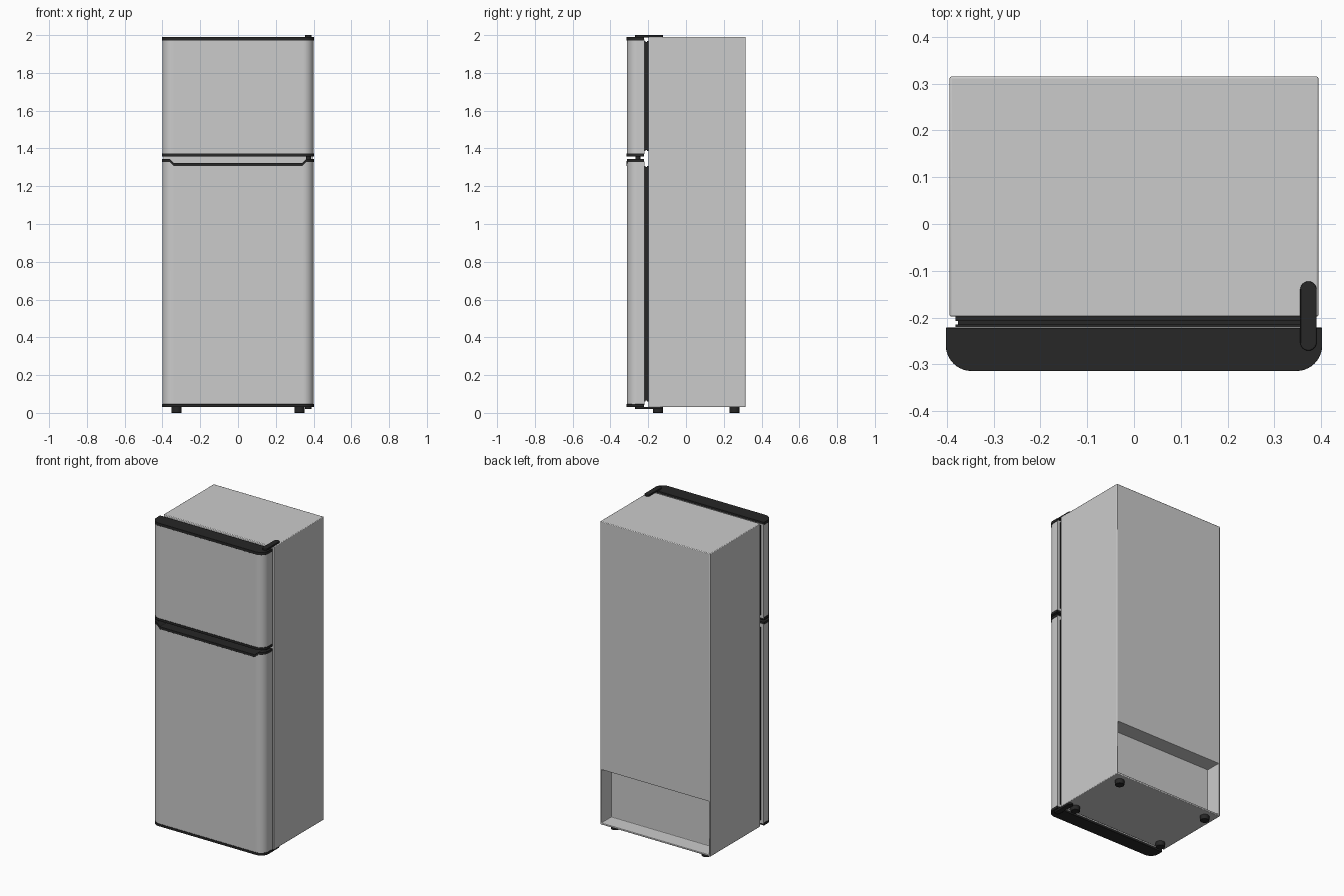
import bpy, bmesh, math

if "Cube" in bpy.data.objects:
    bpy.data.objects.remove(bpy.data.objects["Cube"])

black = bpy.data.materials.new("black_plastic")
black.diffuse_color = (0.02, 0.02, 0.02, 1)
black.use_nodes = True
black.node_tree.nodes["Principled BSDF"].inputs["Base Color"].default_value = black.diffuse_color


def finish(ob, mat=None, bevel=0, segments=2):
    if mat:
        ob.data.materials.append(mat)
    if bevel:
        m = ob.modifiers.new("bevel", 'BEVEL')
        m.width, m.segments, m.limit_method = bevel, segments, 'ANGLE'
        m.angle_limit = math.radians(40)
    bpy.ops.object.select_all(action='DESELECT')
    ob.select_set(True)
    bpy.context.view_layer.objects.active = ob
    bpy.ops.object.shade_smooth_by_angle(angle=math.radians(35))
    return ob


def from_bmesh(name, bm):
    bmesh.ops.recalc_face_normals(bm, faces=bm.faces)
    me = bpy.data.meshes.new(name)
    bm.to_mesh(me)
    bm.free()
    ob = bpy.data.objects.new(name, me)
    bpy.context.collection.objects.link(ob)
    return ob


def box(name, x, y, z):
    bm = bmesh.new()
    bmesh.ops.create_cube(bm, size=1)
    for v in bm.verts:
        v.co = [a + (c + 0.5) * (b - a) for c, (a, b) in zip(v.co, (x, y, z))]
    return from_bmesh(name, bm)


def cylinder(name, x, y, z0, z1, r):
    bpy.ops.mesh.primitive_cylinder_add(vertices=32, radius=r, depth=z1 - z0,
                                        location=(x, y, (z0 + z1) / 2))
    ob = bpy.context.object
    ob.name = name
    return finish(ob, black, 0.002)


# Door-shaped slab: columns across x, rounded front corners, variable top and bottom
R = 0.055


def slab(name, low, high, grow=0.0, back=-0.22, mat=None, bevel=0.0):
    half = [0.4 - R + R * math.sin(math.radians(a)) for a in range(0, 91, 9)]
    half = sorted(half + [0.338, 0.36])
    bm = bmesh.new()
    cols = []
    for x in [-h for h in reversed(half)] + half:
        d = max(0, abs(x) - (0.4 - R))
        front = -0.312 + R - math.sqrt(max(0, R * R - d * d)) - grow
        px = x * (1 + grow / 0.4)
        cols.append([bm.verts.new(p) for p in (
            (px, front, low(x)), (px, front, high(x)), (px, back, high(x)), (px, back, low(x)))])
    for a, b in zip(cols, cols[1:]):
        for i in range(4):
            j = (i + 1) % 4
            bm.faces.new((a[i], a[j], b[j], b[i]))
    bm.faces.new(cols[0])
    bm.faces.new(cols[-1])
    return finish(from_bmesh(name, bm), mat, bevel)


def level(z):
    return lambda x: z


# Top edge of the lower door, dipping to form the handle recess
def dip(offset):
    def f(x):
        t = min(1, max(0, (0.36 - abs(x)) / 0.022))
        return 1.344 - 0.022 * t - offset
    return f


# Cabinet with the rear compressor recess
cabinet = box("cabinet", (-0.394, 0.394), (-0.198, 0.315), (0.03, 1.99))
cutter = box("recess_cutter", (-0.384, 0.384), (0.215, 0.4), (0.042, 0.385))
cutter.hide_render = True
cutter.hide_viewport = True
cut = cabinet.modifiers.new("recess", 'BOOLEAN')
cut.operation, cut.object, cut.solver = 'DIFFERENCE', cutter, 'EXACT'
finish(cabinet, None, 0.004)

# Door panels
slab("upper_door", level(1.37), level(1.977))
slab("lower_door", level(0.042), dip(0.012))

# Black trim caps on the door ends
slab("upper_door_top_trim", level(1.972), level(1.99), 0.002, -0.222, black, 0.003)
slab("upper_door_bottom_trim", level(1.358), level(1.374), 0.002, -0.222, black, 0.003)
slab("lower_door_top_trim", dip(0.016), dip(0), 0.002, -0.222, black, 0.003)
slab("lower_door_bottom_trim", level(0.03), level(0.046), 0.002, -0.222, black, 0.003)

# Stepped door gaskets
for door, z0, z1 in (("upper", 1.386, 1.968), ("lower", 0.06, 1.308)):
    for i, (inset, y0, y1) in enumerate(((0, -0.223, -0.215), (0.005, -0.216, -0.206), (0, -0.207, -0.197))):
        finish(box(f"{door}_gasket_layer_{i + 1}", (-0.381 + inset, 0.381 - inset),
                   (y0, y1), (z0 + inset, z1 - inset)), black)


# Capsule hinge plates
def hinge(name, z0, z1):
    bm = bmesh.new()
    r, pts = 0.0175, []
    for cy, start in ((-0.14, 0), (-0.253, 180)):
        for a in range(0, 181, 15):
            t = math.radians(start + a)
            pts.append(bm.verts.new((0.3725 + r * math.cos(t), cy + r * math.sin(t), z0)))
    face = bm.faces.new(pts)
    top = bmesh.ops.extrude_face_region(bm, geom=[face])["geom"]
    bmesh.ops.translate(bm, vec=(0, 0, z1 - z0),
                        verts=[g for g in top if isinstance(g, bmesh.types.BMVert)])
    finish(from_bmesh(name, bm), black, 0.002)


hinge("top_hinge", 1.988, 2.0)
hinge("bottom_hinge", 0.02, 0.032)
cylinder("middle_hinge_pin", 0.3725, -0.255, 1.335, 1.365, 0.013)

# Feet
for fx in (-0.325, 0.325):
    for fy in (-0.148, 0.257):
        cylinder("foot", fx, fy, 0, 0.034, 0.027)
